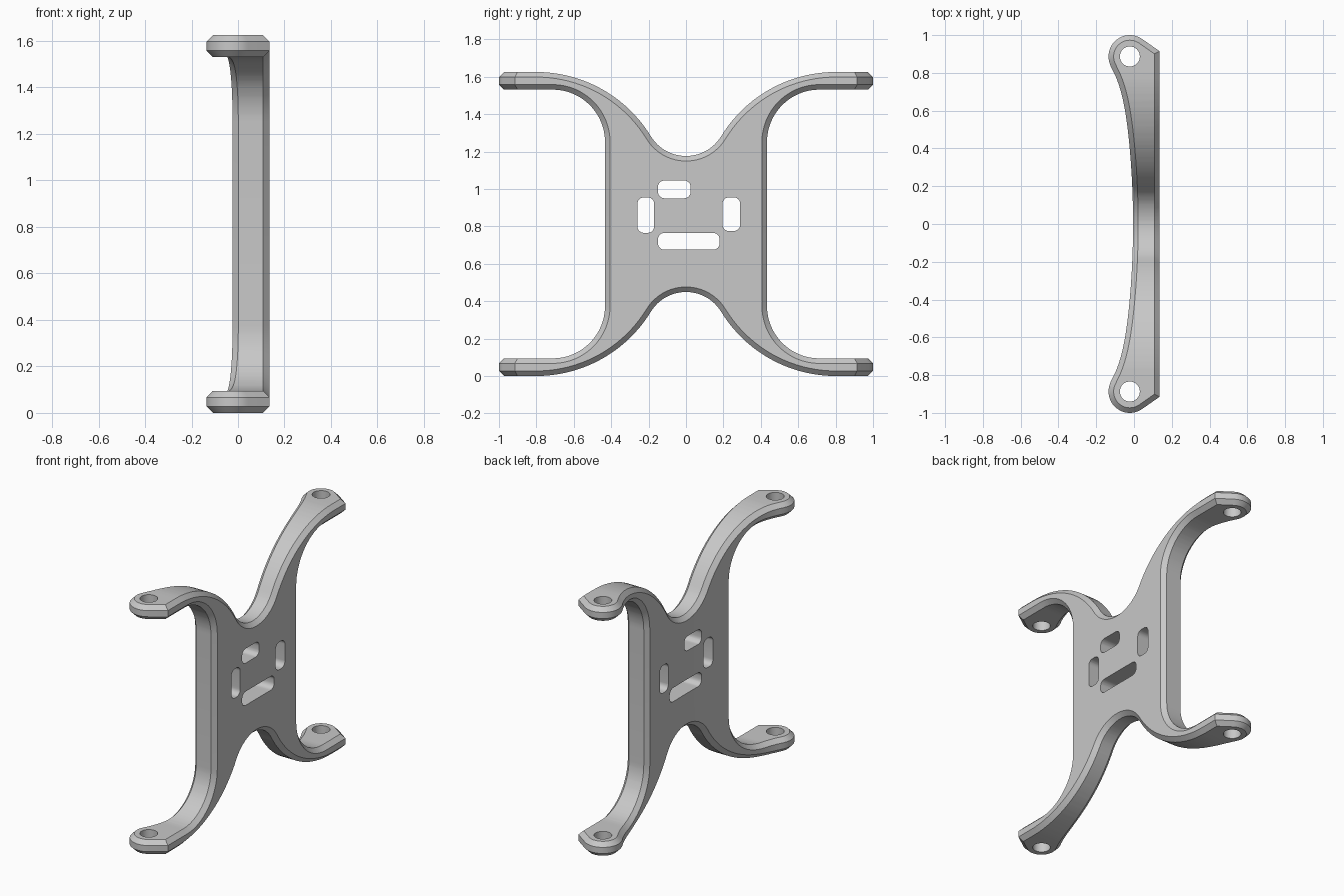
import bpy, bmesh
from math import sin, cos, atan2, acos, sqrt, radians, pi, hypot
from mathutils import Vector

if "Cube" in bpy.data.objects:
    bpy.data.objects.remove(bpy.data.objects["Cube"], do_unlink=True)

TOP = 0.8125            # half height; the part is built around its middle
THICK = 0.094           # arm thickness
CH = 0.027              # chamfer
FRONT = 0.135           # flat mounting face
END = 0.83              # where arm becomes foot
HOLE_X, HOLE_Y, LOBE = -0.022, 0.887, 0.113

grey = bpy.data.materials.new("plain_grey")
grey.use_nodes = True
grey.diffuse_color = (0.58, 0.58, 0.58, 1)
grey.node_tree.nodes["Principled BSDF"].inputs["Base Color"].default_value = grey.diffuse_color


def arc(cx, cy, r, a0, a1, n):
    return [Vector((cx + r * cos(a0 + (a1 - a0) * i / n),
                    cy + r * sin(a0 + (a1 - a0) * i / n))) for i in range(n + 1)]


def inset(pts, d):
    """Mitred offset of an open path towards its right side."""
    dirs = [(b - a).normalized() for a, b in zip(pts, pts[1:])]
    nor = [Vector((v.y, -v.x)) for v in dirs]
    nor = [nor[0]] + nor + [nor[-1]]
    return [p + (a + b) * (d / (1 + a.dot(b))) for p, a, b in zip(pts, nor, nor[1:])]


def back(y):
    """Curved rear surface."""
    return -0.005 - 0.11 * y ** 2 - 0.18 * y ** 8


def lean(y):
    """Widening of the rear chamfer where the rear surface slopes."""
    return sqrt(1 + (0.22 * y + 1.44 * y ** 7) ** 2)


def strips(bm, rings):
    """Quads between neighbouring open rings; returns the vertex rings."""
    rows = [[bm.verts.new(p) for p in ring] for ring in rings]
    for r0, r1 in zip(rows, rows[1:]):
        for i in range(len(r0) - 1):
            bm.faces.new((r0[i], r0[i + 1], r1[i + 1], r1[i]))
    return rows


def edge_band(bm, path):
    """Chamfered rim of the plate along a side-view path."""
    rim = inset(path, CH)
    rim[0].x = path[0].x          # stay on the seam plane
    layers = [(FRONT, rim), (FRONT - CH, path), (CH, path), (0, rim)]
    rows = strips(bm, [[(x, p.x, p.y) for p in pts] for x, pts in layers])
    return rows[0], rows[-1]


# Side-view outlines of one quarter: saddle into arm, and arm into side wall
saddle, r = 0.3635, 0.22
k = TOP - saddle
total = (0.64 + k * k) / (2 * k)
big = total - r
a = atan2(k - total, 0.8)
outer = arc(0, saddle + r, r, -pi / 2, a, 12)
outer += arc(0.8, TOP - big, big, a + pi, pi / 2, 20)[1:] + [Vector((END, TOP))]
low = TOP - THICK
inner = [Vector((END, low))] + arc(0.713, low - 0.28, 0.28, pi / 2, pi, 16)
inner.append(Vector((0.433, 0)))

# Plate and arm quarter
bm = bmesh.new()
of, ob = edge_band(bm, outer)
nf, nb = edge_band(bm, inner)
for rim, x in ((of + nf, FRONT), (ob + nb, 0)):
    bm.faces.new(rim + [bm.verts.new((x, 0, 0))])
for i in range(1, 40):
    bmesh.ops.bisect_plane(bm, geom=bm.verts[:] + bm.edges[:] + bm.faces[:], dist=1e-6,
                           plane_co=(0, END * i / 40, 0), plane_no=(0, 1, 0))
for v in bm.verts:
    if v.co.x < 0.06:
        v.co.x = back(v.co.y) + v.co.x * lean(v.co.y)

# Foot: rounded lobe with a slanted corner
corner = Vector((FRONT, 0.915))
dx, dy = corner.x - HOLE_X, corner.y - HOLE_Y
touch = atan2(dy, dx) + acos(LOBE / hypot(dx, dy))
plan = [Vector((back(END), END))] + arc(HOLE_X, HOLE_Y, LOBE, radians(204), touch, 24)
plan += [corner, Vector((FRONT, END))]
small = inset(plan, CH)
small[0] = Vector((back(END) + CH * lean(END), END))
layers = [(TOP, small), (TOP - CH, plan), (low + CH, plan), (low, small)]
rows = strips(bm, [[(p.x, p.y, z) for p in pts] for z, pts in layers])
bm.faces.new(rows[0])
bm.faces.new(rows[-1])

# Mirror to the other three quarters and weld
for axis in (1, 2):
    copy = bmesh.ops.duplicate(bm, geom=bm.verts[:] + bm.edges[:] + bm.faces[:])["geom"]
    for v in copy:
        if isinstance(v, bmesh.types.BMVert):
            v.co[axis] *= -1
bmesh.ops.remove_doubles(bm, verts=bm.verts[:], dist=2e-4)
bmesh.ops.recalc_face_normals(bm, faces=bm.faces[:])
bmesh.ops.translate(bm, verts=bm.verts[:], vec=(0, 0, TOP))


def make_object(name, mesh_bm):
    mesh = bpy.data.meshes.new(name)
    mesh_bm.to_mesh(mesh)
    mesh_bm.free()
    mesh.materials.append(grey)
    ob = bpy.data.objects.new(name, mesh)
    bpy.context.collection.objects.link(ob)
    return ob


bracket = make_object("bracket", bm)


def cut(name, profile, to3d, direction):
    """Extrude a closed profile and subtract it from the bracket."""
    cb = bmesh.new()
    face = cb.faces.new([cb.verts.new(to3d(p)) for p in profile])
    out = bmesh.ops.extrude_face_region(cb, geom=[face], use_keep_orig=True)["geom"]
    bmesh.ops.translate(cb, vec=direction,
                        verts=[g for g in out if isinstance(g, bmesh.types.BMVert)])
    bmesh.ops.recalc_face_normals(cb, faces=cb.faces[:])
    cutter = make_object(name, cb)
    cutter.hide_render = True
    mod = bracket.modifiers.new(name, 'BOOLEAN')
    mod.operation, mod.solver, mod.object = 'DIFFERENCE', 'EXACT', cutter
    bpy.context.view_layer.objects.active = bracket
    bpy.ops.object.modifier_apply(modifier=name)
    bpy.data.objects.remove(cutter, do_unlink=True)


# Screw holes, each pair drilled straight through top and bottom feet
for side in (-1, 1):
    cut("screw_hole", arc(HOLE_X, side * HOLE_Y, 0.053, 0, 2 * pi, 32)[:-1],
        lambda p: (p.x, p.y, -0.2), (0, 0, 2.2))


def rounded(y0, y1, z0, z1, r=0.035):
    pts = []
    for i, (y, z) in enumerate(((y1 - r, z1 - r), (y0 + r, z1 - r),
                                (y0 + r, z0 + r), (y1 - r, z0 + r))):
        pts += arc(y, z, r, i * pi / 2, (i + 1) * pi / 2, 6)
    return pts


# Plain rounded openings in the middle of the plate
for box in ((-0.26, -0.17, 0.765, 0.955), (-0.15, 0.025, 0.95, 1.045),
            (-0.15, 0.18, 0.675, 0.765), (0.195, 0.29, 0.775, 0.955)):
    cut("plate_opening", rounded(*box), lambda p: (-0.3, p.x, p.y), (0.6, 0, 0))

bpy.ops.object.select_all(action='DESELECT')
bracket.select_set(True)
bpy.context.view_layer.objects.active = bracket
bpy.ops.object.shade_smooth_by_angle(angle=radians(25))
